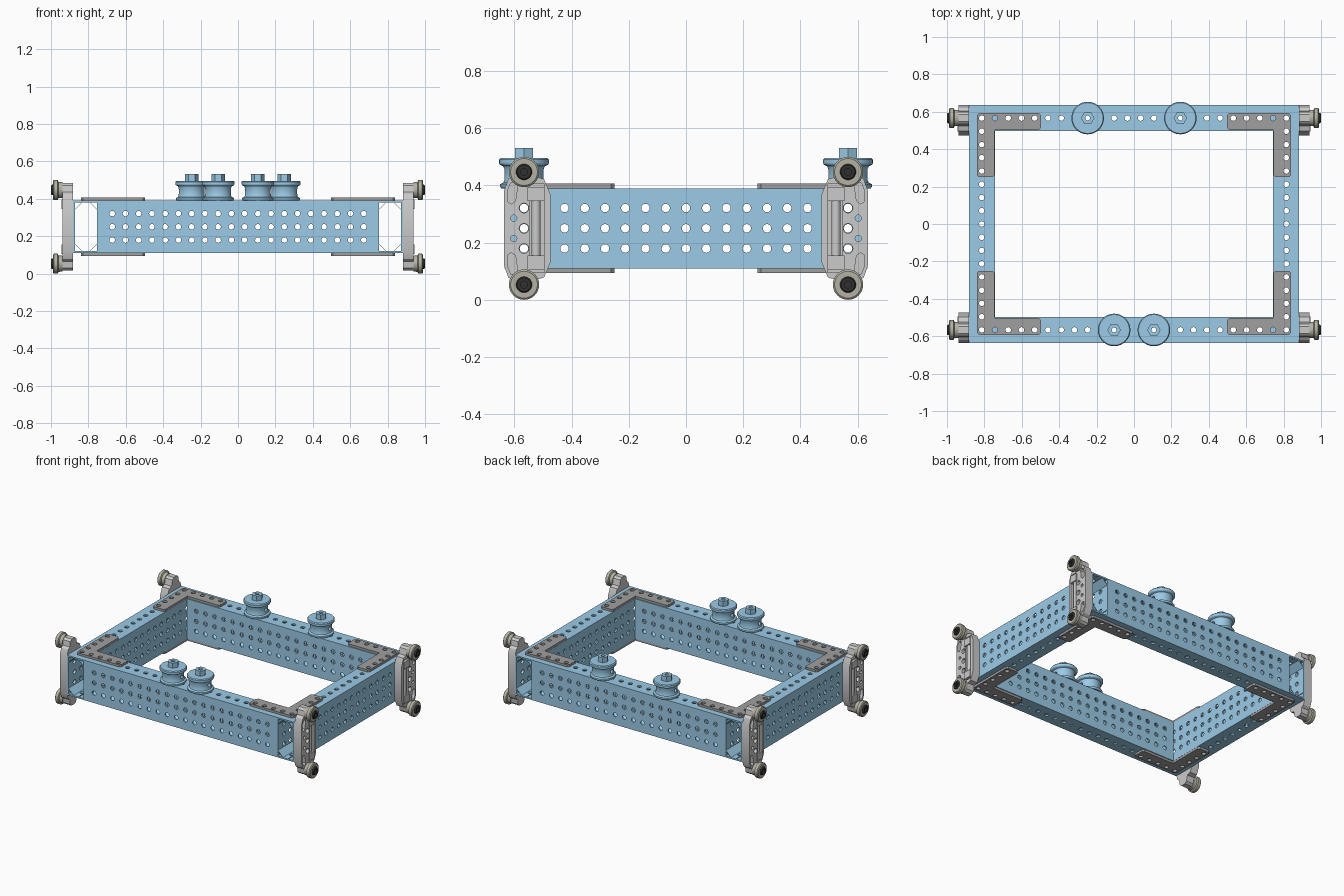
import bpy, bmesh, math
from mathutils import Matrix, Vector

if "Cube" in bpy.data.objects:
    bpy.data.objects.remove(bpy.data.objects["Cube"])

P = 0.0708            # hole pitch
R = 0.0148            # hole radius
T = 0.01              # tube wall
HX, HY = 0.744, 0.635  # inner wall of short tubes, outer wall of long tubes
FW = 0.138            # tube width
Z0, Z1, ZC = 0.11, 0.39, 0.25


def material(name, rgb):
    m = bpy.data.materials.new(name)
    m.diffuse_color = (*rgb, 1)
    m.use_nodes = True
    m.node_tree.nodes["Principled BSDF"].inputs["Base Color"].default_value = m.diffuse_color
    return m


BLUE = material("blue_metal", (0.33, 0.60, 0.80))
DARK = material("dark_screw", (0.03, 0.03, 0.03))
TAN = material("roller_tan", (0.46, 0.45, 0.37))
GREY = material("gusset_grey", (0.35, 0.35, 0.35))

# Local x, y, normal mapped to world axes
AXES = {
    "z": Matrix.Identity(4),
    "y": Matrix(((1, 0, 0, 0), (0, 0, 1, 0), (0, 1, 0, 0), (0, 0, 0, 1))),
    "x": Matrix(((0, 0, 1, 0), (1, 0, 0, 0), (0, 1, 0, 0), (0, 0, 0, 1))),
}


def finish(name, bm, mat):
    bmesh.ops.remove_doubles(bm, verts=bm.verts, dist=1e-5)
    bmesh.ops.recalc_face_normals(bm, faces=bm.faces)
    me = bpy.data.meshes.new(name)
    bm.to_mesh(me)
    bm.free()
    if mat:
        me.materials.append(mat)
    ob = bpy.data.objects.new(name, me)
    bpy.context.collection.objects.link(ob)
    return ob


def circle(x, y, r, n=16):
    return [(x + r * math.cos(2 * math.pi * i / n), y + r * math.sin(2 * math.pi * i / n)) for i in range(n)]


def rect(x0, y0, x1, y1):
    return [(x0, y0), (x1, y0), (x1, y1), (x0, y1)]


def plate(name, outline, cuts, axis, lo, hi, mat=None):
    """Flat sheet with openings, from lo to hi along the axis."""
    cu = bpy.data.curves.new(name, "CURVE")
    cu.dimensions, cu.fill_mode = "2D", "BOTH"
    cu.extrude = abs(hi - lo) / 2
    for loop in [outline] + cuts:
        sp = cu.splines.new("POLY")
        sp.points.add(len(loop) - 1)
        for p, (x, y) in zip(sp.points, loop):
            p.co = (x, y, 0, 1)
        sp.use_cyclic_u = True
    tmp = bpy.data.objects.new(name + "_tmp", cu)
    bpy.context.collection.objects.link(tmp)
    dg = bpy.context.evaluated_depsgraph_get()
    me = bpy.data.meshes.new_from_object(tmp.evaluated_get(dg))
    bm = bmesh.new()
    bm.from_mesh(me)
    bpy.data.objects.remove(tmp)
    bpy.data.curves.remove(cu)
    bpy.data.meshes.remove(me)
    bm.transform(AXES[axis] @ Matrix.Translation((0, 0, (lo + hi) / 2)))
    return finish(name, bm, mat)


def lathe(name, profile, axis, loc, mat=None, n=32, closed=False, flip=1):
    """Revolve (radius, distance) points about an axis."""
    bm = bmesh.new()
    rings = [[bm.verts.new((r * math.cos(2 * math.pi * i / n), r * math.sin(2 * math.pi * i / n), h * flip))
              for i in range(n)] for r, h in profile]
    pairs = list(zip(rings, rings[1:])) + ([(rings[-1], rings[0])] if closed else [])
    for a, b in pairs:
        for i in range(n):
            j = (i + 1) % n
            bm.faces.new((a[i], a[j], b[j], b[i]))
    if not closed:
        bm.faces.new(rings[0])
        bm.faces.new(rings[-1])
    bm.transform(Matrix.Translation(loc) @ AXES[axis])
    return finish(name, bm, mat)


def box(name, lo, hi, mat=None):
    bm = bmesh.new()
    bmesh.ops.create_cube(bm, size=1)
    lo, hi = Vector(lo), Vector(hi)
    for v in bm.verts:
        v.co = (lo + hi) / 2 + v.co * (hi - lo)
    return finish(name, bm, mat)


def corner_ribs(side, axis, a, b, length):
    """Thin diagonal ribs across the four inner corners of a tube."""
    for u, du in ((a, 1), (b, -1)):
        for z, dz in ((Z0, 1), (Z1, -1)):
            pts = [(u + du * .008, z + dz * .048), (u + du * .048, z + dz * .008),
                   (u + du * .052, z + dz * .008), (u + du * .008, z + dz * .052)]
            plate(side + "_tube_corner_rib", pts, [], axis, -length, length, BLUE)


rows = [ZC - P, ZC, ZC + P]
xs = [(i - 9.5) * P for i in range(20)]
ys = [(i - 8) * P for i in range(17)]

for s, side in ((-1, "front"), (1, "back")):
    # Long box tubes
    for y0, wall in ((HY - T, "outer"), (HY - FW, "inner")):
        plate(f"{side}_tube_{wall}_wall", rect(-HX, Z0, HX, Z1), [circle(x, z, R) for x in xs for z in rows],
              "y", s * y0, s * (y0 + T), BLUE)
    for z, lv in ((Z0, "bottom"), (Z1 - T, "top")):
        plate(f"{side}_tube_{lv}_wall", rect(-HX, s * (HY - FW), HX, s * HY),
              [circle(x, s * 8 * P, R) for x in xs], "z", z, z + T, BLUE)
    corner_ribs(side, "x", s * HY if s < 0 else HY - FW, HY if s > 0 else FW - HY, HX)

for s, side in ((-1, "left"), (1, "right")):
    # Short box tubes, open at front and back
    for x0, wall in ((HX, "inner"), (HX + FW - T, "outer")):
        plate(f"{side}_tube_{wall}_wall", rect(-HY, Z0, HY, Z1), [circle(y, z, R) for y in ys for z in rows],
              "x", s * x0, s * (x0 + T), BLUE)
    for z, lv in ((Z0, "bottom"), (Z1 - T, "top")):
        plate(f"{side}_tube_{lv}_wall", rect(s * HX, -HY, s * (HX + FW), HY),
              [circle(s * 11.5 * P, y, R) for y in ys], "z", z, z + T, BLUE)
    corner_ribs(side, "y", min(s * HX, s * (HX + FW)), max(s * HX, s * (HX + FW)), HY)

# Bracket outline, w outward from the hole line, h from mid height
half = [(.07, .13), (.055, .172), (.038, .185), (.033, .22), (.018, .233), (-.018, .233),
        (-.033, .22), (-.042, .18), (-.07, .172), (-.092, .12)]
bracket = half + [(w, -h) for w, h in reversed(half)]

for sx in (-1, 1):
    for sy in (-1, 1):
        tag = ("back" if sy > 0 else "front") + ("_right" if sx > 0 else "_left")

        # L-shaped corner gussets above and below
        c = 0.012
        ell = [(.497 + c, .503), (.745, .503), (.745, .25 + c), (.745 + c, .25), (.84 - c, .25), (.84, .25 + c),
               (.84, .593 - c), (.84 - c, .593), (.497 + c, .593), (.497, .593 - c), (.497, .503 + c)]
        holes = [((11.5 - i) * P, 8 * P) for i in range(5)] + [(11.5 * P, (8 - i) * P) for i in range(1, 5)]
        for z0, z1, lv in ((Z0 - .016, Z0, "bottom"), (Z1, Z1 + .016, "top")):
            plate(f"{tag}_{lv}_gusset", [(sx * x, sy * y) for x, y in ell],
                  [circle(sx * x, sy * y, R) for x, y in holes], "z", z0, z1, GREY)

        # Roller bracket: back sheet plus pocketed outer layer
        def yz(pts):
            return [(sy * (8 * P + w), ZC + h) for w, h in pts]
        big = [yz(circle(0, h, .017)) for h in (-P, 0, P)]
        small = [yz(circle(.036, h, .011)) for h in (-P / 2, P / 2)]
        pockets = []
        for k in (-1, 1):
            pockets.append(yz([(.03, k * .095), (.045, k * .085), (.058, k * .095), (.058, k * .13),
                               (.046, k * .16), (.03, k * .16), (.022, k * .15)]))
        slot = yz(rect(-.072, -.155, -.02, .155))
        plate(tag + "_bracket_base", yz(bracket), big + small, "x", sx * .882, sx * .902)
        plate(tag + "_bracket_rim", yz(bracket), big + small + pockets + [slot], "x", sx * .902, sx * .937)

        # Upright pin with end blocks
        py = sy * (8 * P - .042)
        lathe(tag + "_pin", [(.016, .12), (.016, .38)], "z", (sx * .92, py, 0), n=20)
        for z0, z1, lv in ((.105, .155, "lower"), (.345, .395, "upper")):
            box(f"{tag}_{lv}_pin_block", (sx * .915 - .028, py - .029, z0), (sx * .915 + .028, py + .029, z1))

        # Rollers on the bracket ends
        for k, lv in ((-1, "lower"), (1, "upper")):
            at = (0, sy * 8 * P, ZC + k * .197)
            lathe(f"{tag}_{lv}_roller", [(.027, .938), (.042, .938), (.044, .96), (.053, .964), (.053, .985),
                                         (.047, .99), (.027, .99)], "x", at, TAN, closed=True, flip=sx)
            lathe(f"{tag}_{lv}_roller_screw", [(.028, .94), (.028, .994), (.024, 1.0), (.012, 1.0), (.012, .985)],
                  "x", at, DARK, n=24, flip=sx)

# Grooved pulleys with hex heads and a cross hole
spool = [(.013, .39), (.08, .39), (.084, .396), (.084, .404), (.072, .41), (.069, .418), (.069, .458),
         (.073, .467), (.084, .472), (.087, .477), (.087, .49), (.082, .496), (.013, .496)]
for px, py, tag in ((-1.5, -8, "front_left"), (1.5, -8, "front_right"), (-3.5, 8, "back_left"), (3.5, 8, "back_right")):
    x, y = px * P, py * P
    body = lathe(tag + "_pulley", spool, "z", (x, y, 0), BLUE, n=40, closed=True)
    cutter = lathe(tag + "_pulley_cutter", [(.013, -.1), (.013, .1)], "x", (x, y, .438), n=16)
    cutter.hide_render = True
    cutter.hide_set(True)
    mod = body.modifiers.new("cross_hole", "BOOLEAN")
    mod.operation, mod.object, mod.solver = "DIFFERENCE", cutter, "EXACT"
    plate(tag + "_pulley_hex", circle(x, y, .036, 6), [circle(x, y, .013)], "z", .494, .531, BLUE)

# Smooth the round walls, keep the edges
bpy.ops.object.select_all(action="DESELECT")
for ob in bpy.context.collection.objects:
    if not ob.hide_render:
        ob.select_set(True)
        bpy.context.view_layer.objects.active = ob
bpy.ops.object.shade_smooth_by_angle(angle=math.radians(30))
